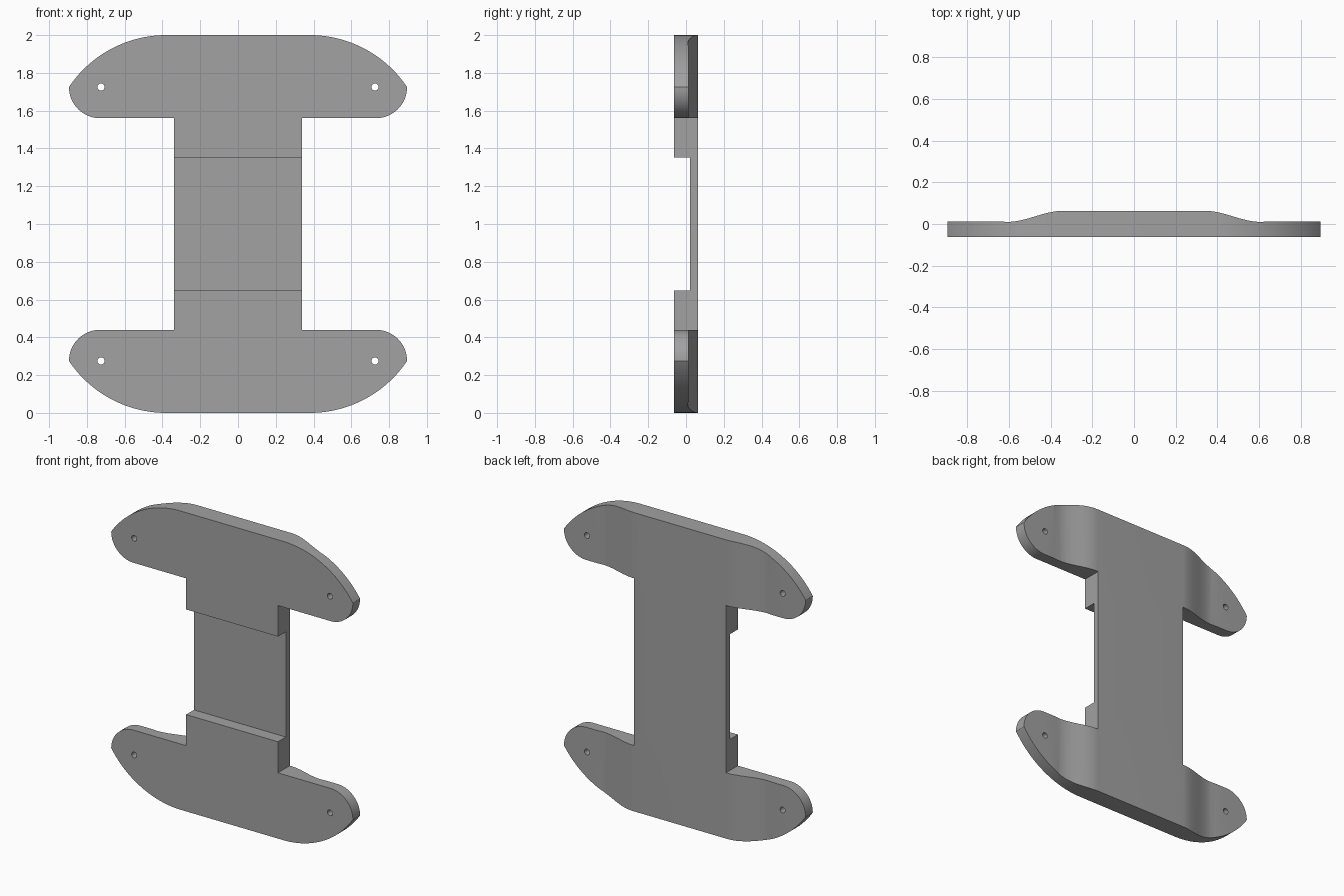
import bpy, bmesh
from math import sin, cos, pi, radians
from mathutils import Vector

cube = bpy.data.objects.get("Cube")
if cube:
    bpy.data.objects.remove(cube, do_unlink=True)

HALF = 0.063      # half of the full thickness
THIN = 0.01       # back surface of the thin arms


def prism(name, points, offset):
    """Extrude a closed 3D polygon along an offset."""
    bm = bmesh.new()
    face = bm.faces.new([bm.verts.new(p) for p in points])
    result = bmesh.ops.extrude_face_region(bm, geom=[face])
    verts = [v for v in result["geom"] if isinstance(v, bmesh.types.BMVert)]
    bmesh.ops.translate(bm, verts=verts, vec=Vector(offset))
    bmesh.ops.recalc_face_normals(bm, faces=bm.faces)
    mesh = bpy.data.meshes.new(name)
    bm.to_mesh(mesh)
    bm.free()
    obj = bpy.data.objects.new(name, mesh)
    bpy.context.collection.objects.link(obj)
    return obj


def arc(cx, cz, r, start, end, steps):
    angles = [radians(start + (end - start) * i / steps) for i in range(steps + 1)]
    return [(cx + r * cos(a), cz + r * sin(a)) for a in angles]


def boolean(target, cutter, operation):
    cutter.hide_render = True
    mod = target.modifiers.new(cutter.name, "BOOLEAN")
    mod.operation = operation
    mod.solver = "EXACT"
    mod.object = cutter
    bpy.context.view_layer.objects.active = target
    bpy.ops.object.modifier_apply(modifier=mod.name)
    bpy.data.objects.remove(cutter, do_unlink=True)


# Front outline: one quarter, mirrored down and across
quarter = arc(0.38, 1.38, 0.62, 90, 34, 20)
quarter += arc(0.73, 1.725, 0.165, 0, -90, 16)
quarter += [(0.34, 1.56)]
right_half = quarter + [(x, 2 - z) for x, z in reversed(quarter)]
outline = right_half + [(-x, z) for x, z in reversed(right_half)]
plate = prism("mounting_plate", [(x, -HALF, z) for x, z in outline], (0, 2 * HALF, 0))

# Thickness profile: thick centre easing into thin arms
ramp = []
for i in range(17):
    t = i / 16
    ramp.append((0.34 + 0.27 * t, THIN + (HALF - THIN) * (1 + cos(pi * t)) / 2))
side = ramp + [(0.65, THIN + 0.003), (1, THIN + 0.003), (1, -0.2)]
profile = side + [(-x, y) for x, y in reversed(side)]
boolean(plate, prism("thickness_profile", [(x, y, -0.1) for x, y in profile], (0, 0, 2.2)),
        "INTERSECT")

# Recess across the front of the middle
recess = [(-0.5, -0.2, 0.648), (-0.5, 0.02, 0.648), (-0.5, 0.02, 1.352), (-0.5, -0.2, 1.352)]
boolean(plate, prism("front_recess", recess, (1, 0, 0)), "DIFFERENCE")

# Screw holes near the arm tips
for x in (-0.725, 0.725):
    for z in (0.275, 1.725):
        ring = arc(x, z, 0.019, 0, 345, 23)
        boolean(plate, prism("screw_hole", [(px, -0.2, pz) for px, pz in ring], (0, 0.4, 0)),
                "DIFFERENCE")

# Plain grey finish
grey = bpy.data.materials.new("plain_grey")
grey.use_nodes = True
colour = (0.36, 0.36, 0.36, 1)
grey.diffuse_color = colour
grey.node_tree.nodes["Principled BSDF"].inputs["Base Color"].default_value = colour
plate.data.materials.clear()
plate.data.materials.append(grey)

bpy.ops.object.select_all(action="DESELECT")
plate.select_set(True)
bpy.context.view_layer.objects.active = plate
bpy.ops.object.shade_smooth_by_angle(angle=radians(25))
